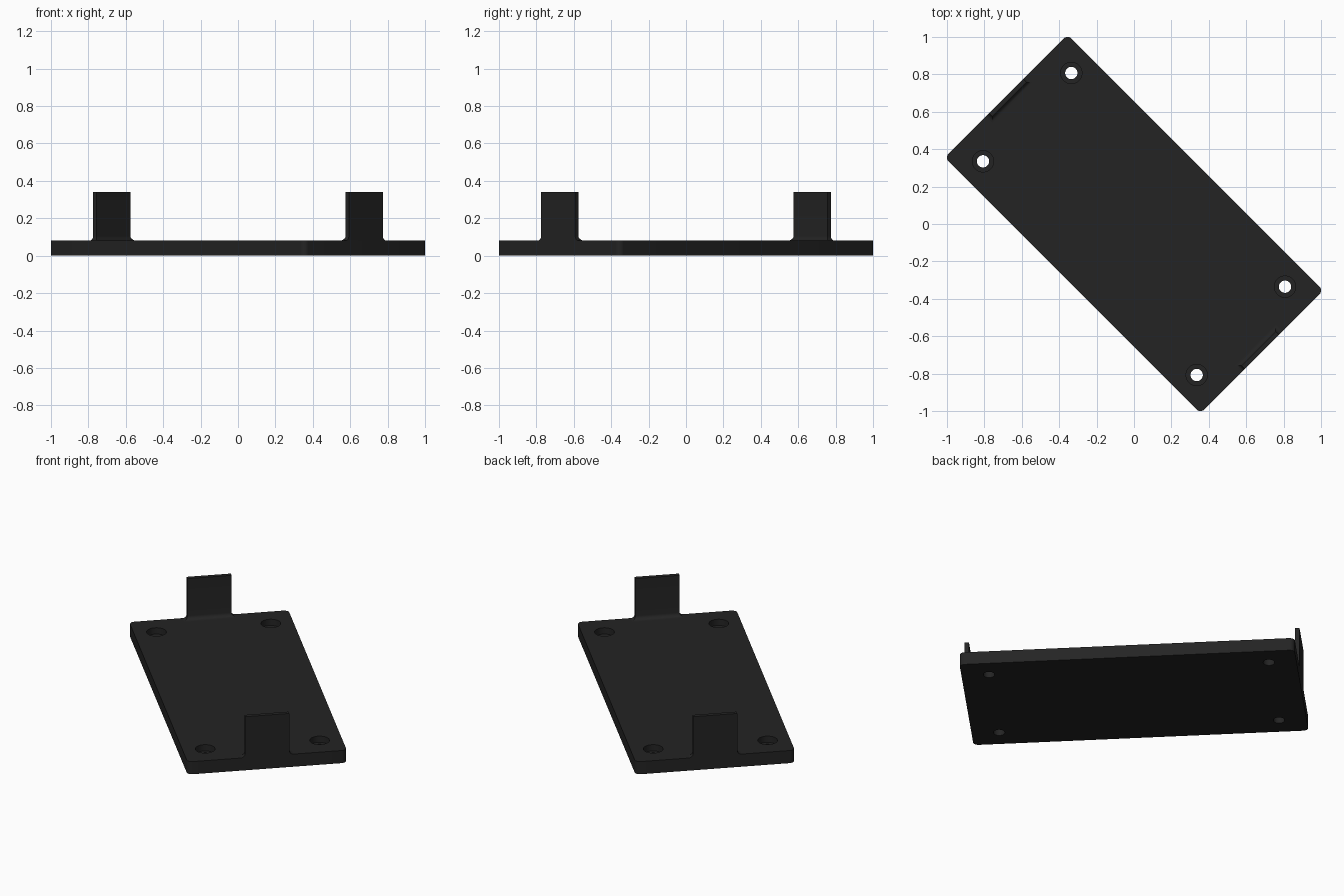
import bpy, bmesh, math
from mathutils import Matrix

if "Cube" in bpy.data.objects:
    bpy.data.objects.remove(bpy.data.objects["Cube"])

HALF_L, HALF_W, THICK = 0.967, 0.465, 0.08
CORNER_R = 0.03
TURN = Matrix.Rotation(-math.pi / 4, 4, 'Z')   # the long side runs diagonally

black = bpy.data.materials.new("matte black")
black.diffuse_color = (0.0175, 0.0175, 0.0175, 1)
black.use_nodes = True
black.node_tree.nodes["Principled BSDF"].inputs["Base Color"].default_value = black.diffuse_color


def make_object(name, bm, turn=TURN):
    bmesh.ops.recalc_face_normals(bm, faces=bm.faces)
    bm.transform(turn)
    mesh = bpy.data.meshes.new(name)
    bm.to_mesh(mesh)
    bm.free()
    mesh.materials.append(black)
    obj = bpy.data.objects.new(name, mesh)
    bpy.context.collection.objects.link(obj)
    return obj


def loft(rings):
    """Join stacked rings of points and cap both ends."""
    bm = bmesh.new()
    loops = [[bm.verts.new(p) for p in ring] for ring in rings]
    n = len(loops[0])
    for a, b in zip(loops, loops[1:]):
        for i in range(n):
            j = (i + 1) % n
            bm.faces.new((a[i], a[j], b[j], b[i]))
    bm.faces.new(loops[0][::-1])
    bm.faces.new(loops[-1])
    return bm


def circle(x, y, r, z, n=32):
    return [(x + r * math.cos(2 * math.pi * i / n),
             y + r * math.sin(2 * math.pi * i / n), z) for i in range(n)]


def smooth(obj):
    bpy.ops.object.select_all(action='DESELECT')
    obj.select_set(True)
    bpy.context.view_layer.objects.active = obj
    bpy.ops.object.shade_smooth_by_angle(angle=math.radians(30))


# Base plate with rounded corners
outline = []
for k, (sx, sy) in enumerate([(1, 1), (-1, 1), (-1, -1), (1, -1)]):
    for i in range(7):
        a = math.pi / 2 * (k + i / 6)
        outline.append((sx * (HALF_L - CORNER_R) + CORNER_R * math.cos(a),
                        sy * (HALF_W - CORNER_R) + CORNER_R * math.sin(a)))
plate = make_object("base_plate", loft([[(x, y, z) for x, y in outline] for z in (0, THICK)]))

# Four stepped screw holes
for sx in (-1, 1):
    for sy in (-1, 1):
        x, y = sx * 0.808, sy * 0.334
        cutter = make_object("hole_cutter", loft([
            circle(x, y, 0.033, -0.05), circle(x, y, 0.033, 0.04),
            circle(x, y, 0.057, 0.04), circle(x, y, 0.057, 0.15)]))
        cutter.hide_render = True
        mod = plate.modifiers.new("screw_hole", 'BOOLEAN')
        mod.operation, mod.solver, mod.object = 'DIFFERENCE', 'EXACT', cutter
        bpy.context.view_layer.objects.active = plate
        bpy.ops.object.modifier_apply(modifier=mod.name)
        bpy.data.objects.remove(cutter)
smooth(plate)

# Upright end tabs, flush with the plate ends, flared into the plate by a fillet
TAB_W, TAB_T, TAB_TOP, FILLET = 0.129, 0.025, 0.34, 0.025
levels = [(THICK - 0.002, FILLET)]
for i in range(7):
    a = math.pi / 2 * i / 6
    levels.append((THICK + FILLET * (1 - math.cos(a)), FILLET * (1 - math.sin(a))))
levels.append((TAB_TOP, 0))
for name, side in (("back_left_tab", -1), ("front_right_tab", 1)):
    rings = []
    for z, flare in levels:
        w, inner = TAB_W + flare, HALF_L - TAB_T - flare
        rings.append([(side * HALF_L, -w, z), (side * HALF_L, w, z),
                      (side * inner, w, z), (side * inner, -w, z)])
    smooth(make_object(name, loft(rings)))
